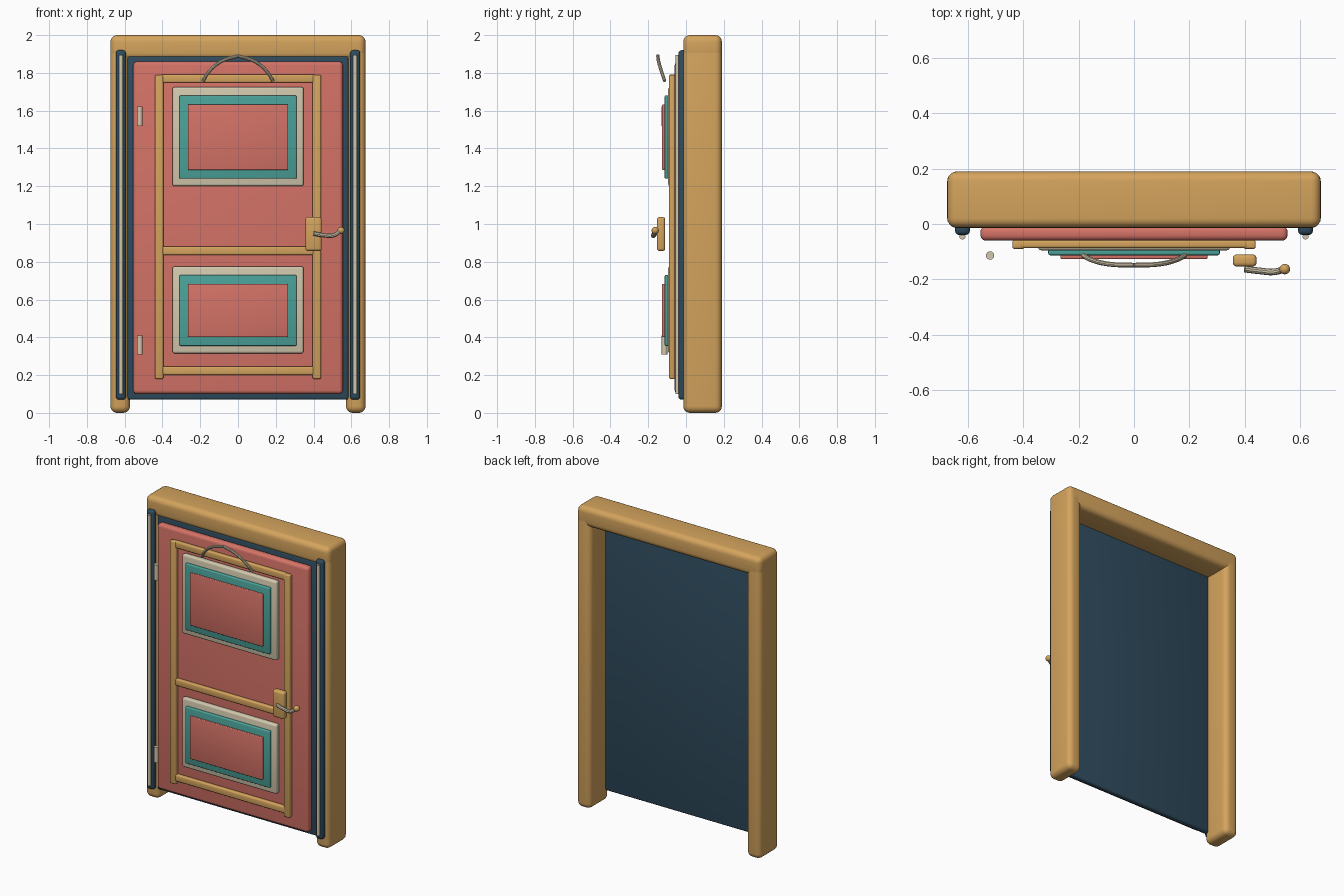
import bpy
import math
from mathutils import Vector

cube = bpy.data.objects.get("Cube")
if cube:
    bpy.data.objects.remove(cube, do_unlink=True)


def material(name, rgb):
    mat = bpy.data.materials.new(name)
    mat.use_nodes = True
    color = (*rgb, 1.0)
    mat.diffuse_color = color
    bsdf = mat.node_tree.nodes["Principled BSDF"]
    bsdf.inputs["Base Color"].default_value = color
    bsdf.inputs["Roughness"].default_value = 0.6
    return mat


GOLD = material("warm gold wood", (0.66, 0.37, 0.11))
CORAL = material("coral paint", (0.66, 0.17, 0.135))
NAVY = material("navy blue", (0.028, 0.07, 0.11))
TEAL = material("teal paint", (0.07, 0.36, 0.32))
CREAM = material("cream metal", (0.65, 0.58, 0.42))


def finish(obj, name, mat):
    obj.name = name
    obj.data.materials.append(mat)
    bpy.ops.object.shade_smooth_by_angle(angle=math.radians(35))
    return obj


def box(name, mat, x, y, z, bevel, segments=3):
    """Rounded box from (min, max) ranges on each axis."""
    spans = (x, y, z)
    bpy.ops.mesh.primitive_cube_add(size=1, location=[(a + b) / 2 for a, b in spans])
    obj = bpy.context.object
    obj.scale = [b - a for a, b in spans]
    bpy.ops.object.transform_apply(location=False, rotation=False, scale=True)
    mod = obj.modifiers.new("rounded edges", "BEVEL")
    mod.width = bevel
    mod.segments = segments
    bpy.ops.object.modifier_apply(modifier=mod.name)
    return finish(obj, name, mat)


def rod(name, mat, x, y, z, radius):
    bpy.ops.mesh.primitive_cylinder_add(vertices=16, radius=radius, depth=z[1] - z[0],
                                        location=(x, y, sum(z) / 2))
    return finish(bpy.context.object, name, mat)


def tube(name, mat, points, radius):
    """Smooth capped tube through a few points."""
    curve = bpy.data.curves.new(name, "CURVE")
    curve.dimensions = "3D"
    curve.bevel_depth = radius
    curve.bevel_resolution = 3
    curve.use_fill_caps = True
    spline = curve.splines.new("BEZIER")
    spline.bezier_points.add(len(points) - 1)
    for bp, p in zip(spline.bezier_points, points):
        bp.co = Vector(p)
        bp.handle_left_type = bp.handle_right_type = "AUTO"
    obj = bpy.data.objects.new(name, curve)
    bpy.context.collection.objects.link(obj)
    bpy.ops.object.select_all(action="DESELECT")
    obj.select_set(True)
    bpy.context.view_layer.objects.active = obj
    bpy.ops.object.convert(target="MESH")
    obj = bpy.context.object
    obj.data.materials.clear()
    return finish(obj, name, mat)


def mirrored(span, side):
    return tuple(sorted(v * side for v in span))


SIDES = (("left", 1), ("right", -1))

# Outer frame: lintel and two posts
DEPTH = (-0.014, 0.19)
box("lintel", GOLD, (-0.675, 0.675), DEPTH, (1.87, 2.0), 0.035, 5)
for label, s in SIDES:
    box(label + "_post", GOLD, mirrored((0.572, 0.675), s), DEPTH, (0, 1.96), 0.035, 5)

# Navy backing, side strips with thin rods
box("backing_panel", NAVY, (-0.585, 0.585), (-0.012, 0.025), (0.07, 1.89), 0.012)
for label, s in SIDES:
    box(label + "_strip", NAVY, mirrored((0.593, 0.647), s), (-0.04, 0.01), (0.07, 1.92), 0.016)
    rod(label + "_strip_rod", CREAM, 0.62 * s, -0.045, (0.1, 1.895), 0.011)

# Door slab
box("door_slab", CORAL, (-0.555, 0.555), (-0.06, -0.008), (0.1, 1.86), 0.02, 4)

# Gold trim: stiles and rails
for label, s in SIDES:
    box(label + "_stile", GOLD, mirrored((0.395, 0.44), s), (-0.09, -0.058), (0.18, 1.79), 0.008)
for label, z in (("top", 1.77), ("middle", 0.858), ("bottom", 0.223)):
    box(label + "_rail", GOLD, (-0.41, 0.41), (-0.087, -0.058), (z - 0.022, z + 0.022), 0.008)

# Stacked raised panels
for label, low, high in (("upper", 1.2, 1.725), ("lower", 0.315, 0.775)):
    box(label + "_panel_border", CREAM, (-0.347, 0.347), (-0.095, -0.058), (low, high), 0.012)
    box(label + "_panel_inlay", TEAL, (-0.31, 0.31), (-0.113, -0.09), (low + 0.04, high - 0.045), 0.006)
    box(label + "_panel_centre", CORAL, (-0.266, 0.266), (-0.127, -0.108), (low + 0.086, high - 0.092), 0.005)

# Hinge pins
for label, z in (("upper", 1.57), ("lower", 0.36)):
    rod(label + "_hinge_pin", CREAM, -0.52, -0.114, (z - 0.051, z + 0.051), 0.015)

# Handle plate, lever and knob
box("handle_plate", GOLD, (0.357, 0.443), (-0.154, -0.11), (0.857, 1.037), 0.014)
tube("handle_lever", CREAM, [(0.4, -0.163, 0.95), (0.45, -0.169, 0.941),
                             (0.505, -0.173, 0.94), (0.545, -0.163, 0.965)], 0.012)
bpy.ops.mesh.primitive_uv_sphere_add(segments=20, ring_count=12, radius=0.019,
                                     location=(0.545, -0.163, 0.966))
finish(bpy.context.object, "handle_knob", GOLD)

# Hanging wire, one half per side
for label, s in SIDES:
    tube(label + "_hanging_wire", CREAM, [(0.185 * s, -0.113, 1.757), (0.155 * s, -0.129, 1.805),
                                          (0.09 * s, -0.145, 1.86), (0, -0.149, 1.89)], 0.009)
